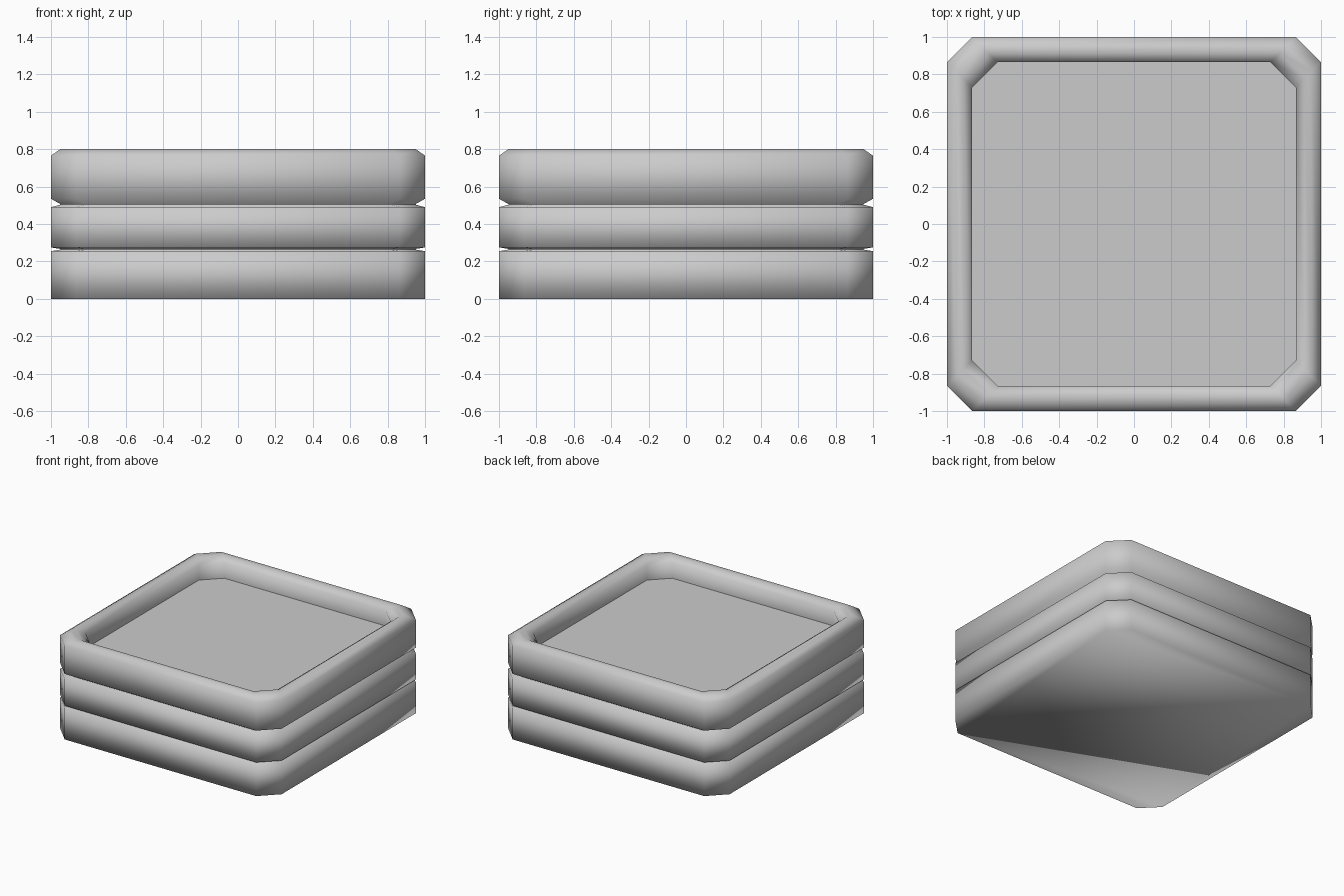
import bpy, bmesh

if "Cube" in bpy.data.objects:
    bpy.data.objects.remove(bpy.data.objects["Cube"])

CHAMFER = 0.135


def ring(bm, half, z):
    """Square ring of given half width with cut corners."""
    c = half - CHAMFER
    pts = [(c, -half), (half, -c), (half, c), (c, half),
           (-c, half), (-half, c), (-half, -c), (-c, -half)]
    return [bm.verts.new((x, y, z)) for x, y in pts]


def finish(bm, name, smooth):
    for f in bm.faces:
        f.smooth = smooth
    mesh = bpy.data.meshes.new(name)
    bm.to_mesh(mesh)
    bm.free()
    obj = bpy.data.objects.new(name, mesh)
    bpy.context.collection.objects.link(obj)
    return obj


# Outer wall with two grooves, rounded rim and inner wall (half width, height)
profile = [
    (1.0, 0.0), (1.0, 0.255), (0.95, 0.263),      # bottom tier
    (0.95, 0.267), (1.0, 0.275), (1.0, 0.49),     # middle tier
    (0.95, 0.503), (0.95, 0.507),                 # upper groove
    (1.0, 0.535), (1.0, 0.765), (0.95, 0.80),     # top tier
    (0.913, 0.80), (0.865, 0.765), (0.865, 0.64),  # rim and inner wall
]
bm = bmesh.new()
rings = [ring(bm, h, z) for h, z in profile]
for a, b in zip(rings, rings[1:]):
    for i in range(8):
        j = (i + 1) % 8
        bm.faces.new((a[i], a[j], b[j], b[i]))
bm.faces.new(rings[0][::-1])  # underside
finish(bm, "tiered_body", True)

# Flat sunken floor
bm = bmesh.new()
bm.faces.new(ring(bm, 0.865, 0.64))
finish(bm, "tray_floor", False)
